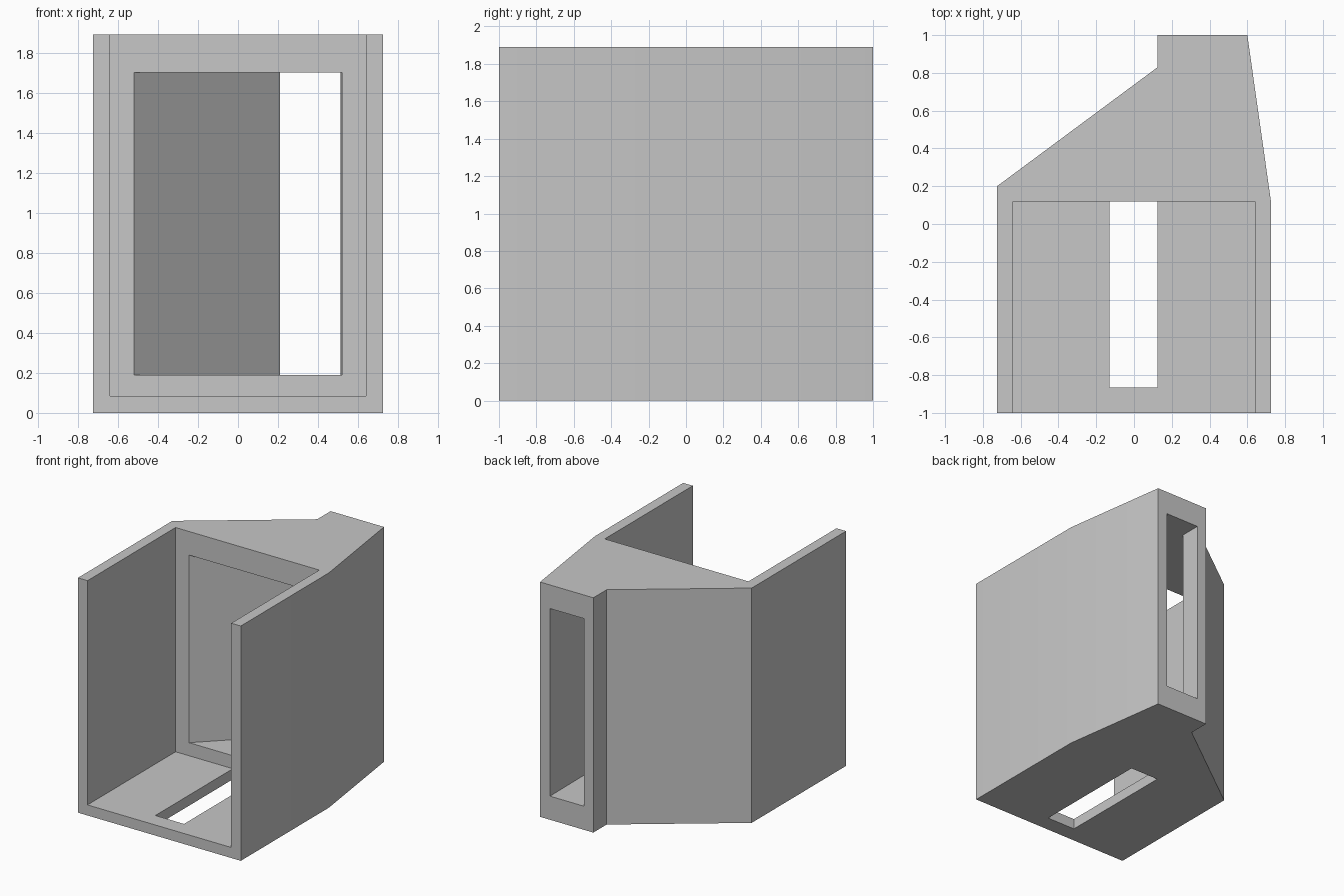
import bpy
import bmesh

if "Cube" in bpy.data.objects:
    bpy.data.objects.remove(bpy.data.objects["Cube"])

HEIGHT = 1.89
HALF = 0.725      # half width of the housing
INNER = 0.64      # half width of the open bay
FLOOR = 0.085
BACK = 0.12       # where the bay ends and the solid back begins

grey = bpy.data.materials.new("light grey")
grey.use_nodes = True
colour = (0.57, 0.57, 0.57, 1)
grey.diffuse_color = colour
grey.node_tree.nodes["Principled BSDF"].inputs["Base Color"].default_value = colour


def prism(name, outline, z0, z1):
    """Extrude a plan outline (counter-clockwise) from z0 to z1."""
    bm = bmesh.new()
    base = bm.faces.new([bm.verts.new((x, y, z0)) for x, y in outline])
    top = bmesh.ops.extrude_face_region(bm, geom=[base])["geom"]
    moved = [v for v in top if isinstance(v, bmesh.types.BMVert)]
    bmesh.ops.translate(bm, verts=moved, vec=(0, 0, z1 - z0))
    bmesh.ops.recalc_face_normals(bm, faces=bm.faces)
    mesh = bpy.data.meshes.new(name)
    bm.to_mesh(mesh)
    bm.free()
    mesh.materials.append(grey)
    obj = bpy.data.objects.new(name, mesh)
    bpy.context.collection.objects.link(obj)
    return obj


def rectangle(x0, x1, y0, y1):
    return [(x0, y0), (x1, y0), (x1, y1), (x0, y1)]


def cut(body, cutter):
    mod = body.modifiers.new("cut", "BOOLEAN")
    mod.operation = "DIFFERENCE"
    mod.solver = "EXACT"
    mod.object = cutter
    bpy.context.view_layer.objects.active = body
    bpy.ops.object.modifier_apply(modifier=mod.name)
    bpy.data.objects.remove(cutter)


# Outer housing, tapering to a narrow outlet at the back
housing = prism("housing", [
    (-HALF, -1), (HALF, -1), (HALF, BACK), (0.6, 1),
    (0.125, 1), (0.125, 0.83), (-HALF, 0.2)], 0, HEIGHT)

# Bay open at the front and top
cut(housing, prism("bay_cutter", rectangle(-INNER, INNER, -1.2, BACK),
                   FLOOR, HEIGHT + 0.2))

# Duct funnelling from the bay to the outlet
cut(housing, prism("duct_cutter", [
    (-0.52, 0), (0.52, 0), (0.52, BACK), (0.51, 1.1),
    (0.21, 1.1), (0.21, 0.83), (-0.52, BACK)], 0.19, 1.7))

# Slot through the floor
cut(housing, prism("slot_cutter", rectangle(-0.13, 0.125, -0.865, BACK),
                   -0.1, FLOOR + 0.05))

bpy.ops.object.select_all(action="DESELECT")
housing.select_set(True)
bpy.context.view_layer.objects.active = housing
bpy.ops.object.shade_smooth_by_angle()
